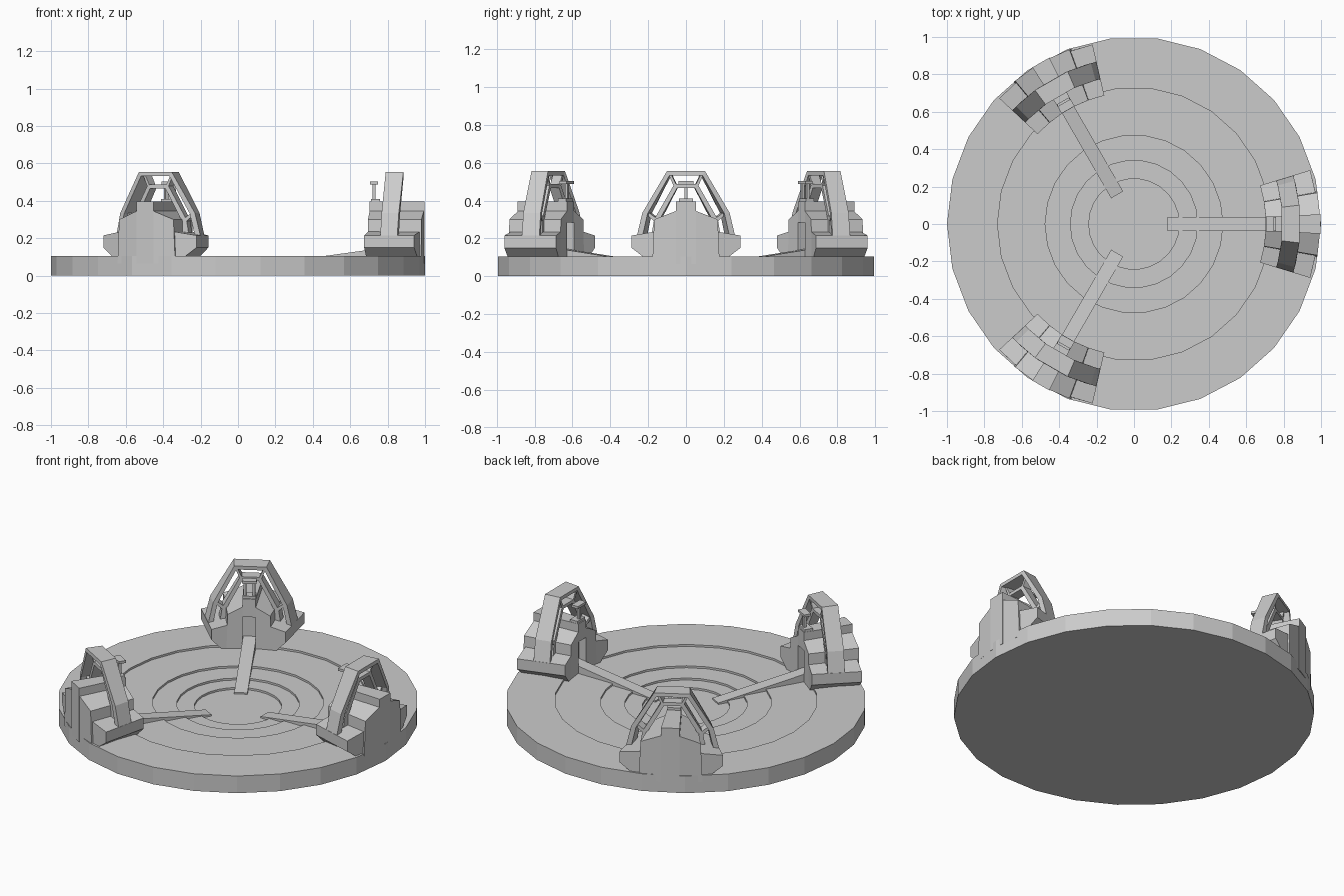
import bpy, bmesh
from math import sin, cos, radians, pi

if "Cube" in bpy.data.objects:
    bpy.data.objects.remove(bpy.data.objects["Cube"])

def finish(bm, name, turn=0):
    bmesh.ops.remove_doubles(bm, verts=bm.verts, dist=1e-5)
    bmesh.ops.recalc_face_normals(bm, faces=bm.faces)
    me = bpy.data.meshes.new(name)
    bm.to_mesh(me)
    bm.free()
    ob = bpy.data.objects.new(name, me)
    ob.rotation_euler.z = radians(turn)
    bpy.context.collection.objects.link(ob)
    return ob

def hexa(bm, a, b):
    """Solid between two matching quads."""
    va, vb = [bm.verts.new(p) for p in a], [bm.verts.new(p) for p in b]
    bm.faces.new(va)
    bm.faces.new(vb[::-1])
    for i in range(4):
        j = (i + 1) % 4
        bm.faces.new((va[i], vb[i], vb[j], va[j]))

def sector(bm, quad, r0, r1):
    """Quad given as (degrees, z), extruded radially."""
    ring = lambda r: [(r * cos(radians(t)), r * sin(radians(t)), z) for t, z in quad]
    hexa(bm, ring(r0), ring(r1))

def both(bm, quad, r0, r1):
    sector(bm, quad, r0, r1)
    sector(bm, [(-t, z) for t, z in quad], r0, r1)

def box(bm, x0, x1, hy, z0, z1, y=0):
    q = lambda x: [(x, y - hy, z0), (x, y + hy, z0), (x, y + hy, z1), (x, y - hy, z1)]
    hexa(bm, q(x0), q(x1))

# Round platform with a stepped basin
N = 26
profile = [(1, 0), (1, .105), (.73, .105), (.73, .093), (.475, .093), (.475, .081),
           (.34, .081), (.34, .069), (.242, .069), (.242, .057)]
bm = bmesh.new()
rings = [[bm.verts.new((r * cos(2 * pi * i / N), r * sin(2 * pi * i / N), z))
          for i in range(N)] for r, z in profile]
for lo, hi in zip(rings, rings[1:]):
    for i in range(N):
        j = (i + 1) % N
        bm.faces.new((lo[i], lo[j], hi[j], hi[i]))
bm.faces.new(rings[0][::-1])
bm.faces.new(rings[-1])
finish(bm, "stepped_platform")

for n, turn in enumerate((0, 120, 240)):
    # Tiered base with side wings, middle tiers and a recessed centre column
    bm = bmesh.new()
    both(bm, [(17, .15), (10.3, .065), (9.7, .235), (17, .215)], .705, .985)
    both(bm, [(10.3, .065), (3, .065), (3, .345), (9.7, .30)], .705, .995)
    sector(bm, [(-3, .065), (3, .065), (3, .285), (-3, .285)], .755, .998)
    sector(bm, [(-3, .285), (3, .285), (3, .395), (-3, .395)], .705, .998)
    finish(bm, f"tiered_base_{n}", turn)

    # Outer arch: full-depth band following the platform rim
    bm = bmesh.new()
    both(bm, [(17, .21), (15, .21), (13.2, .33), (15, .335)], .795, .89)
    both(bm, [(15, .335), (13.2, .33), (5.6, .533), (6.5, .555)], .795, .89)
    sector(bm, [(6.5, .555), (5.6, .533), (-5.6, .533), (-6.5, .555)], .795, .89)
    finish(bm, f"outer_arch_{n}", turn)

    # Inner arch with corner struts to the outer one
    bm = bmesh.new()
    both(bm, [(12.2, .22), (9.9, .22), (9.3, .30), (11.3, .30)], .80, .86)
    both(bm, [(11.3, .30), (9.3, .30), (3.1, .467), (4.1, .487)], .80, .86)
    sector(bm, [(4.1, .487), (3.1, .467), (-3.1, .467), (-4.1, .487)], .80, .86)
    both(bm, [(6.2, .54), (5.3, .54), (3.3, .48), (4.3, .475)], .80, .86)
    both(bm, [(14, .345), (14, .325), (10.8, .285), (10.8, .31)], .80, .86)
    finish(bm, f"inner_arch_{n}", turn)

    # Small console: plinth, legs and tabletop
    bm = bmesh.new()
    box(bm, .71, .76, .037, .39, .41)
    for y in ((0,), (-.025, .025), (0,))[n]:
        box(bm, .718, .734, .008, .41, .49, y)
    box(bm, .705, .748, .04, .488, .503)
    finish(bm, f"console_{n}", turn)

    # Ramp from the basin to the base
    bm = bmesh.new()
    end = lambda x, z: [(x, -.037, .05), (x, .037, .05), (x, .037, z), (x, -.037, z)]
    hexa(bm, end(.18, .066), end(.76, .146))
    finish(bm, f"ramp_{n}", turn)
